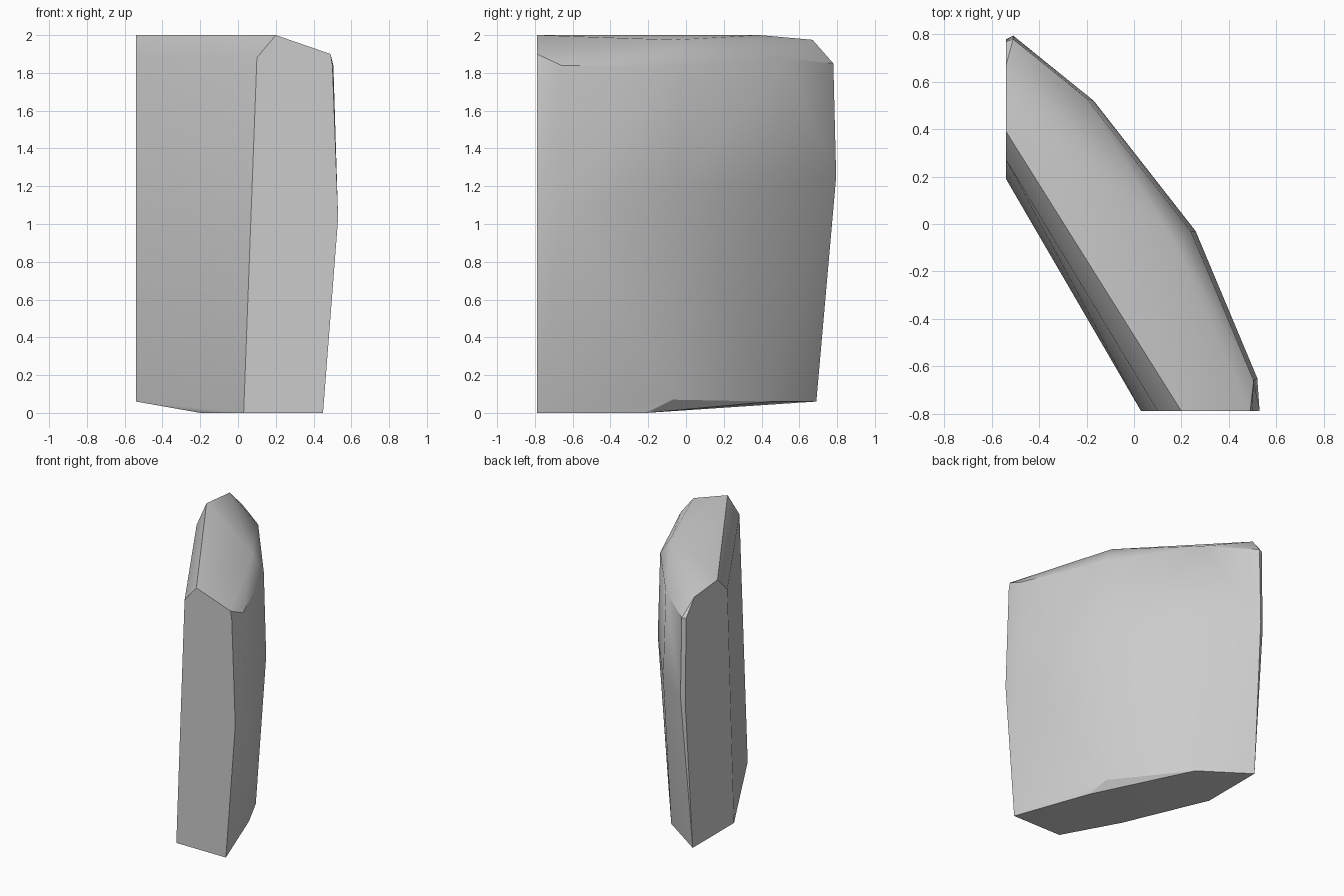
import bpy
import bmesh
import math

cube = bpy.data.objects.get("Cube")
if cube:
    bpy.data.objects.remove(cube, do_unlink=True)

# Matte stone grey
stone = bpy.data.materials.new("stone_grey")
stone.use_nodes = True
grey = (0.6, 0.6, 0.6, 1)
stone.diffuse_color = grey
stone.node_tree.nodes["Principled BSDF"].inputs["Base Color"].default_value = grey

# Horizontal outlines of the slab, from the foot to the crown
foot = [(.45, -.79, 0), (.24, -.21, 0), (.2, -.07, .07), (-.19, .45, .06),
        (-.54, .69, .06), (-.54, .19, .06), (-.2, -.37, 0), (.03, -.79, 0)]
belly = [(.53, -.79, 1.03), (.52, -.65, 1.1), (.26, -.03, 1.2),
         (-.17, .52, 1.2), (-.51, .795, 1.25), (-.54, .78, 1.2)]
shoulder = [(.5, -.79, 1.84), (.505, -.66, 1.84), (.24, -.03, 1.84),
            (-.2, .53, 1.875), (-.51, .78, 1.85), (-.54, .77, 1.85),
            (-.54, .27, 1.88), (.1, -.79, 1.88)]
crown = [(.49, -.79, 1.9), (.26, -.29, 1.95), (.16, -.06, 1.975),
         (-.54, .67, 1.975), (-.54, .39, 2), (.2, -.79, 2)]

# Wrap the outlines in one chiselled, bulging skin
bm = bmesh.new()
for point in foot + belly + shoulder + crown:
    bm.verts.new(point)
hull = bmesh.ops.convex_hull(bm, input=bm.verts[:])
unused = {v for v in hull["geom_interior"] + hull["geom_unused"]
          if isinstance(v, bmesh.types.BMVert)}
bmesh.ops.delete(bm, geom=list(unused), context='VERTS')
bmesh.ops.dissolve_limit(bm, angle_limit=math.radians(1),
                         verts=bm.verts[:], edges=bm.edges[:])
bmesh.ops.recalc_face_normals(bm, faces=bm.faces[:])
mesh = bpy.data.meshes.new("rock_slab")
bm.to_mesh(mesh)
bm.free()
mesh.materials.append(stone)

slab = bpy.data.objects.new("rock_slab", mesh)
bpy.context.collection.objects.link(slab)

# Soft outer face with crisp broken edges
bpy.ops.object.select_all(action='DESELECT')
slab.select_set(True)
bpy.context.view_layer.objects.active = slab
bpy.ops.object.shade_smooth_by_angle(angle=math.radians(30))
